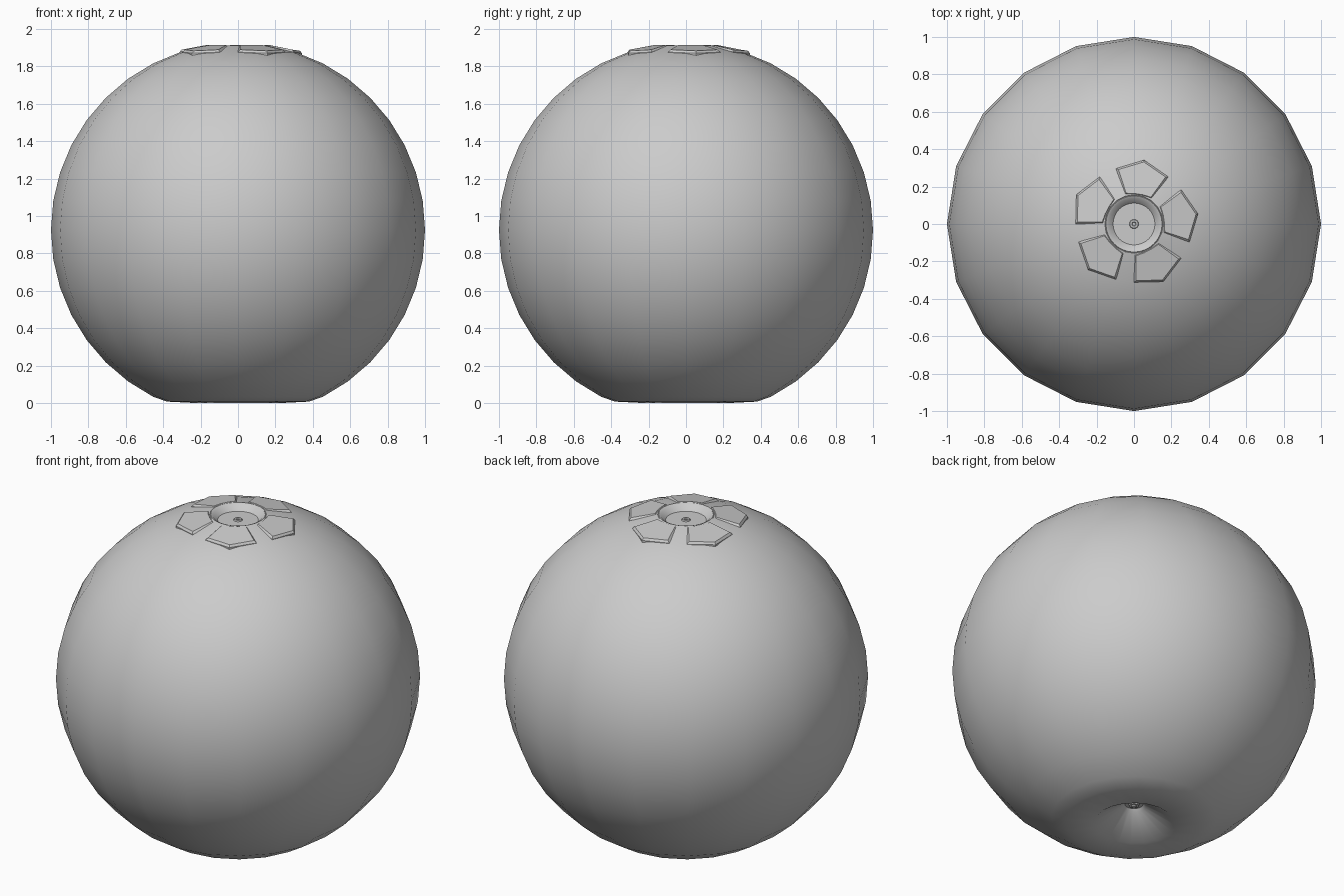
import bpy, bmesh
from math import sin, cos, pi, radians
from mathutils import Vector

if "Cube" in bpy.data.objects:
    bpy.data.objects.remove(bpy.data.objects["Cube"])


def finish(bm, name, angle):
    bmesh.ops.recalc_face_normals(bm, faces=bm.faces[:])
    me = bpy.data.meshes.new(name)
    bm.to_mesh(me)
    bm.free()
    ob = bpy.data.objects.new(name, me)
    bpy.context.collection.objects.link(ob)
    bpy.ops.object.select_all(action='DESELECT')
    ob.select_set(True)
    bpy.context.view_layer.objects.active = ob
    bpy.ops.object.shade_smooth_by_angle(angle=radians(angle))
    return ob


def lathe(name, profile, n, angle=35):
    """Revolve (radius, z) points about z; radius 0 closes to a point."""
    bm = bmesh.new()
    rings = []
    for r, z in profile:
        if r == 0:
            rings.append([bm.verts.new((0, 0, z))] * n)
        else:
            rings.append([bm.verts.new((r * cos(2 * pi * i / n), r * sin(2 * pi * i / n), z))
                          for i in range(n)])
    for a, b in zip(rings, rings[1:]):
        for i in range(n):
            j = (i + 1) % n
            bm.faces.new(list(dict.fromkeys((a[i], a[j], b[j], b[i]))))
    return finish(bm, name, angle)


# round fruit body, 20 sides, with hollow underside and sunken crown
CZ = 0.925
body = [(0, 1.873), (0.11, 1.873), (0.135, 1.888)]
body += [(sin(radians(a)), CZ + cos(radians(a))) for a in range(9, 154, 9)]
body += [(0.38, 0.008), (0.22, 0.0), (0.065, 0.105), (0.05, 0.12), (0, 0.12)]
lathe("fruit_body", body, 20, 40)

# crown cup and centre nub
lathe("crown_cup", [(0.158, 1.905), (0.15, 1.913), (0.138, 1.908), (0.112, 1.879), (0, 1.879)], 32)
lathe("crown_nub", [(0.026, 1.876), (0.022, 1.886), (0.012, 1.886), (0.008, 1.88), (0, 1.88)], 16)

# blossom end in the underside hollow
lathe("blossom_end", [(0.03, 0.125), (0.028, 0.108), (0.014, 0.108), (0.012, 0.1), (0, 0.1)], 8)


# five raised pentagon plates around the crown
def top_z(r):
    return 1.913 - (r - 0.16) * 0.185


outline = [(0.346, 0), (0.312, 27), (0.164, 27), (0.155, 10), (0.155, -10), (0.164, -27), (0.312, -27)]
for k in range(5):
    bm = bmesh.new()
    mid = radians(9 + 72 * k)
    pts = [Vector((r * cos(mid + radians(a)), r * sin(mid + radians(a)))) for r, a in outline]
    c = Vector((0.245 * cos(mid), 0.245 * sin(mid)))
    layers = []
    for scale, dz in ((1.0, -0.04), (1.0, -0.008), (0.9, 0.003)):
        ring = []
        for p in pts:
            q = c + (p - c) * scale
            ring.append(bm.verts.new((q.x, q.y, top_z(q.length) + dz)))
        layers.append(ring)
    n = len(pts)
    for a, b in zip(layers, layers[1:]):
        for i in range(n):
            j = (i + 1) % n
            bm.faces.new((a[i], a[j], b[j], b[i]))
    bm.faces.new(layers[-1])
    bm.faces.new(layers[0][::-1])
    finish(bm, f"crown_plate_{k + 1}", 15)
